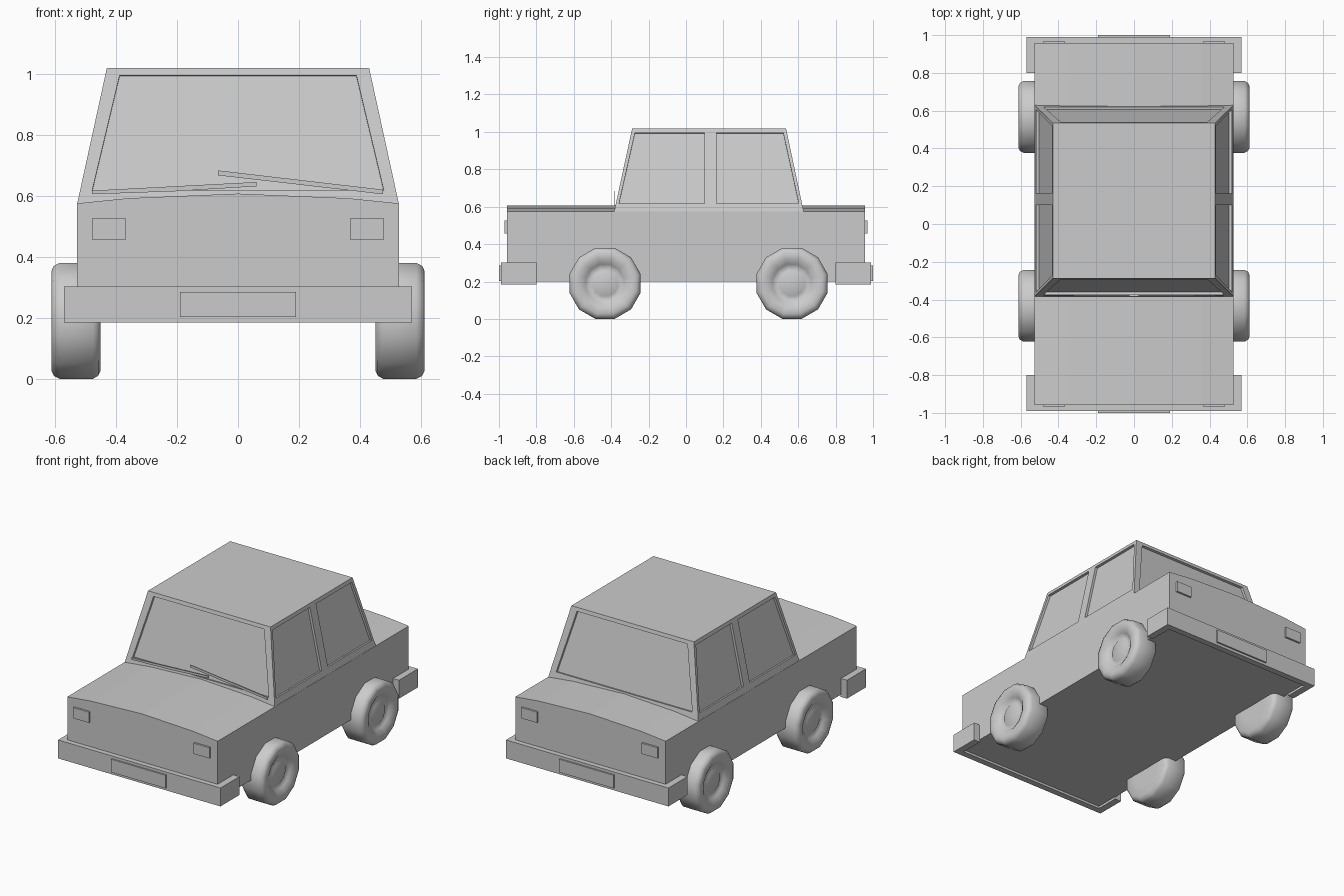
import bpy, bmesh, math
from mathutils import Vector

if "Cube" in bpy.data.objects:
    bpy.data.objects.remove(bpy.data.objects["Cube"])


def add_object(name, bm):
    bmesh.ops.remove_doubles(bm, verts=bm.verts, dist=1e-5)
    bmesh.ops.recalc_face_normals(bm, faces=bm.faces)
    me = bpy.data.meshes.new(name)
    bm.to_mesh(me)
    bm.free()
    ob = bpy.data.objects.new(name, me)
    bpy.context.collection.objects.link(ob)
    return ob


def loft(bm, a, b):
    """Closed solid between two matching rings of points."""
    va = [bm.verts.new(p) for p in a]
    vb = [bm.verts.new(p) for p in b]
    bm.faces.new(va)
    bm.faces.new(vb[::-1])
    n = len(a)
    for i in range(n):
        j = (i + 1) % n
        bm.faces.new((va[j], va[i], vb[i], vb[j]))


def solid(name, a, b):
    bm = bmesh.new()
    loft(bm, a, b)
    return add_object(name, bm)


def box(name, x0, x1, y0, y1, z0, z1):
    ring = [(x0, y0), (x1, y0), (x1, y1), (x0, y1)]
    return solid(name, [(x, y, z0) for x, y in ring], [(x, y, z1) for x, y in ring])


# Lower body: crowned section swept front to back
section = [(-.528, .2), (.528, .2), (.528, .575), (.36, .592), (0, .607), (-.36, .592), (-.528, .575)]
solid("body", [(x, -.958, z) for x, z in section], [(x, .958, z) for x, z in section])

# Cabin: tapered block; helper functions give its sloping sides at height z
Z0, Z1 = .57, 1.018


def mix(a, b, z):
    return a + (b - a) * (z - Z0) / (Z1 - Z0)


def half_width(z): return mix(.528, .43, z)
def front_y(z): return mix(-.385, -.288, z)
def rear_y(z): return mix(.63, .535, z)


def cabin_ring(z):
    w, f, r = half_width(z), front_y(z), rear_y(z)
    return [(-w, f, z), (w, f, z), (w, r, z), (-w, r, z)]


cabin = solid("cabin", cabin_ring(Z0), cabin_ring(Z1))

# Window recesses cut into the sloping sides
LO, HI, DEPTH = .617, .995, .015
windows = []
for fy in (front_y, rear_y):
    windows.append([(-.478, fy(LO), LO), (.478, fy(LO), LO), (.388, fy(HI), HI), (-.388, fy(HI), HI)])
for s in (-1, 1):
    for lo0, lo1, hi0, hi1 in ((-.358, .1, -.273, .1), (.162, .603, .162, .52)):
        windows.append([(s * half_width(z), y, z) for y, z in ((lo0, LO), (lo1, LO), (hi1, HI), (hi0, HI))])
bm = bmesh.new()
for pts in windows:
    p = [Vector(q) for q in pts]
    n = (p[1] - p[0]).cross(p[3] - p[0]).normalized() * DEPTH
    loft(bm, [q - n for q in p], [q + n for q in p])
cutter = add_object("window_cutter", bm)
cutter.hide_render = True
cutter.hide_viewport = True
mod = cabin.modifiers.new("windows", 'BOOLEAN')
mod.operation = 'DIFFERENCE'
mod.object = cutter
mod.solver = 'EXACT'

# Bumpers, number plates and lamps at both ends
for end, s in (("front", -1), ("rear", 1)):
    u = [(-.57, .8), (-.57, .99), (.57, .99), (.57, .8), (.525, .8), (.525, .95), (-.525, .95), (-.525, .8)]
    solid(end + "_bumper", [(x, s * y, .185) for x, y in u], [(x, s * y, .302) for x, y in u])
    box(end + "_plate", -.19, .19, s * .98, s * 1.0, .202, .285)
    for side, k in (("left", -1), ("right", 1)):
        box(f"{end}_lamp_{side}", k * .367, k * .478, s * .945, s * .97, .457, .525)

# Windscreen wipers: thin upright strips above the bonnet
for name, pts in (("wiper_left", [(-.478, .605), (-.2, .615), (.06, .631), (.06, .645), (-.478, .617)]),
                  ("wiper_right", [(.475, .605), (-.065, .667), (-.065, .683), (.475, .62)])):
    solid(name, [(x, -.386, z) for x, z in pts], [(x, -.381, z) for x, z in pts])

# Wheels: twelve-sided lathe of (radius, x) with sunken hub
R = .19 / math.cos(math.pi / 12)
profile = [(0, .59), (.07, .588), (.088, .578), (.105, .592), (.135, .61), (.168, .612), (.186, .604), (R, .585),
           (R, .475), (.186, .458), (.168, .45), (.1, .45), (0, .452)]
for axle, y in (("front", -.433), ("rear", .567)):
    for side, k in (("left", -1), ("right", 1)):
        bm = bmesh.new()
        vs = [bm.verts.new((k * x, y + r * math.sin(math.pi / 12), .19 + r * math.cos(math.pi / 12)))
              for r, x in profile]
        es = [bm.edges.new(e) for e in zip(vs, vs[1:])]
        bmesh.ops.spin(bm, geom=vs + es, cent=(0, y, .19), axis=(1, 0, 0),
                       angle=math.tau, steps=12, use_merge=False)
        wheel = add_object(f"{axle}_wheel_{side}", bm)
        for f in wheel.data.polygons:
            f.use_smooth = True
